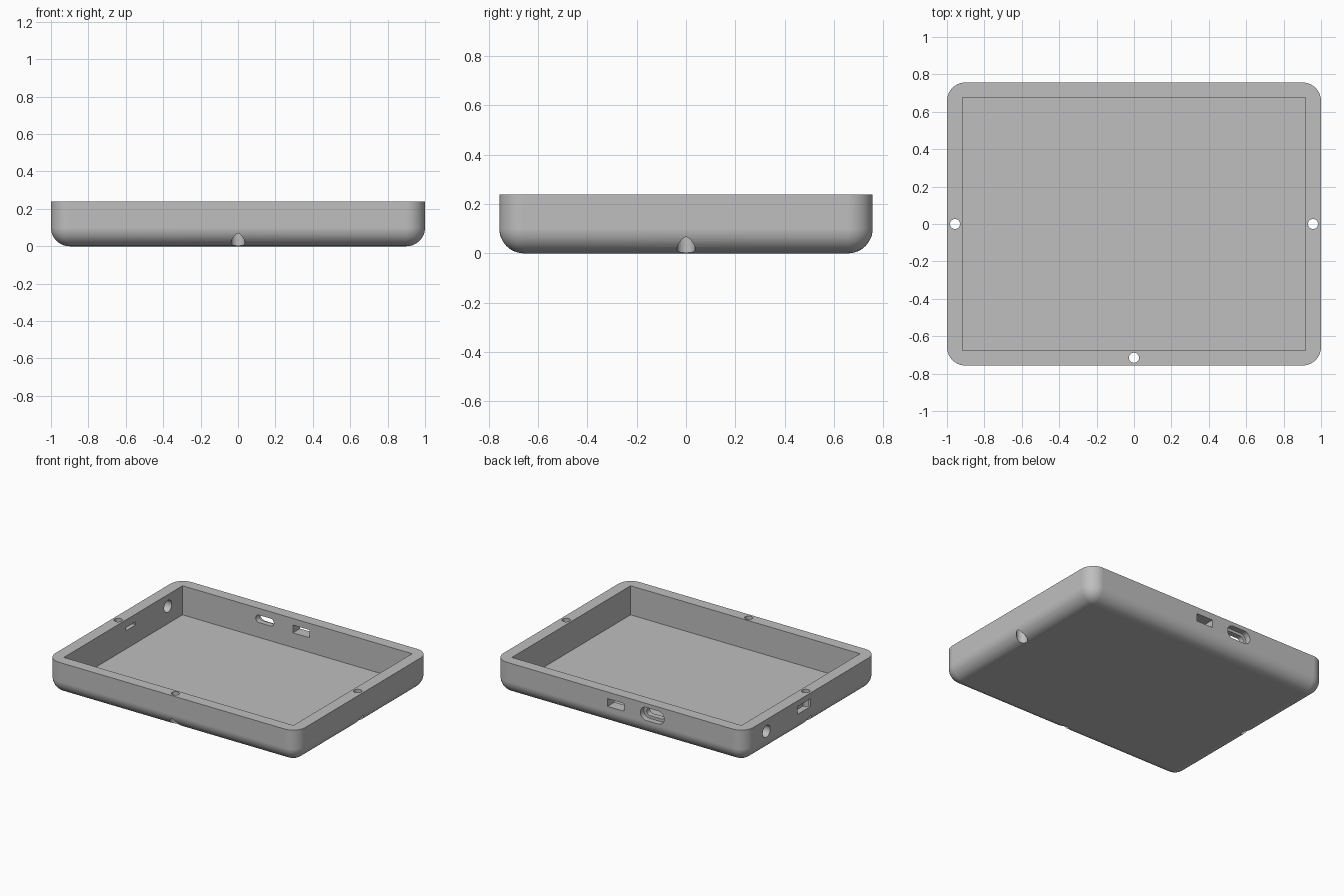
import bpy
import bmesh
from math import pi
from mathutils import Matrix, Vector

cube = bpy.data.objects.get("Cube")
if cube:
    bpy.data.objects.remove(cube, do_unlink=True)

HX, HY, H = 1.0, 0.757, 0.238      # outer half sizes and height
IX, IY, FLOOR = 0.917, 0.677, 0.028  # cavity half sizes and floor level
R = 0.1                            # outer rounding
PORT_Z = 0.162

grey = bpy.data.materials.new("plain grey")
grey.use_nodes = True
colour = (0.52, 0.52, 0.52, 1)
grey.diffuse_color = colour
grey.node_tree.nodes["Principled BSDF"].inputs["Base Color"].default_value = colour


def to_object(name, bm):
    mesh = bpy.data.meshes.new(name)
    bm.to_mesh(mesh)
    bm.free()
    mesh.materials.append(grey)
    obj = bpy.data.objects.new(name, mesh)
    bpy.context.collection.objects.link(obj)
    return obj


def box(name, lo, hi):
    lo, hi = Vector(lo), Vector(hi)
    bm = bmesh.new()
    bmesh.ops.create_cube(bm, size=1, matrix=Matrix.Translation((lo + hi) / 2)
                          @ Matrix.Diagonal(hi - lo).to_4x4())
    return to_object(name, bm)


def rod(name, centre, radius, length, turn=None):
    bm = bmesh.new()
    turn = turn or Matrix.Identity(4)
    bmesh.ops.create_cone(bm, cap_ends=True, segments=32, radius1=radius, radius2=radius,
                          depth=length, matrix=Matrix.Translation(centre) @ turn)
    return to_object(name, bm)


def stadium(name, x, z, width, height, y0, y1):
    """Box along y with its four long edges fully rounded."""
    bm = bmesh.new()
    bmesh.ops.create_cube(bm, size=1, matrix=Matrix.Translation((x, (y0 + y1) / 2, z))
                          @ Matrix.Diagonal((width, y1 - y0, height, 1)))
    edges = [e for e in bm.edges if abs((e.verts[0].co - e.verts[1].co).y) > 0.01]
    bmesh.ops.bevel(bm, geom=edges, offset=height * 0.495, segments=10,
                    profile=0.5, affect='EDGES')
    return to_object(name, bm)


# Tray body: upright and bottom edges rounded, rim left sharp
tray = box("tray", (-HX, -HY, 0), (HX, HY, H))
bm = bmesh.new()
bm.from_mesh(tray.data)
edges = [e for e in bm.edges if min(v.co.z for v in e.verts) < 0.01]
bmesh.ops.bevel(bm, geom=edges, offset=R, segments=12, profile=0.5, affect='EDGES')
bm.to_mesh(tray.data)
bm.free()

# Cavity
cutters = [box("cavity_cutter", (-IX, -IY, FLOOR), (IX, IY, H + 0.1))]

# Screw holes with counterbores from below
for x, y in ((-0.957, 0), (0.957, 0), (0, -0.715)):
    cutters.append(rod("screw_hole_cutter", (x, y, 0.1), 0.027, 0.5))
    cutters.append(rod("counterbore_cutter", (x, y, 0), 0.037, 0.2))

# Back ports: rectangular opening, and rounded slot with a wider outer recess
cutters += [
    box("back_port_cutter", (-0.035, IY - 0.05, PORT_Z - 0.028), (0.097, HY + 0.05, PORT_Z + 0.028)),
    stadium("slot_cutter", -0.26, PORT_Z, 0.145, 0.054, IY - 0.05, HY + 0.05),
    stadium("slot_recess_cutter", -0.26, PORT_Z, 0.19, 0.094, HY - 0.04, HY + 0.05),
]

# Right-hand ports: round opening, and thin slot with a rectangular recess
cutters += [
    rod("round_port_cutter", (-0.96, 0.51, 0.153), 0.043, 0.25, Matrix.Rotation(pi / 2, 4, 'Y')),
    box("thin_slot_cutter", (-1.05, 0.033, PORT_Z - 0.003), (-IX + 0.05, 0.143, PORT_Z + 0.019)),
    box("thin_slot_recess_cutter", (-1.05, 0.008, PORT_Z - 0.022), (-0.955, 0.158, PORT_Z + 0.034)),
]

# Cut everything and remove the cutters
bpy.ops.object.select_all(action='DESELECT')
bpy.context.view_layer.objects.active = tray
tray.select_set(True)
for cutter in cutters:
    cutter.hide_render = True
    mod = tray.modifiers.new("cut", 'BOOLEAN')
    mod.operation = 'DIFFERENCE'
    mod.solver = 'EXACT'
    mod.object = cutter
    bpy.ops.object.modifier_apply(modifier=mod.name)
    bpy.data.objects.remove(cutter, do_unlink=True)

# Smooth rounding, flat walls
bpy.ops.object.shade_smooth_by_angle(angle=pi / 6)
normals = tray.modifiers.new("weighted normals", 'WEIGHTED_NORMAL')
normals.keep_sharp = True
